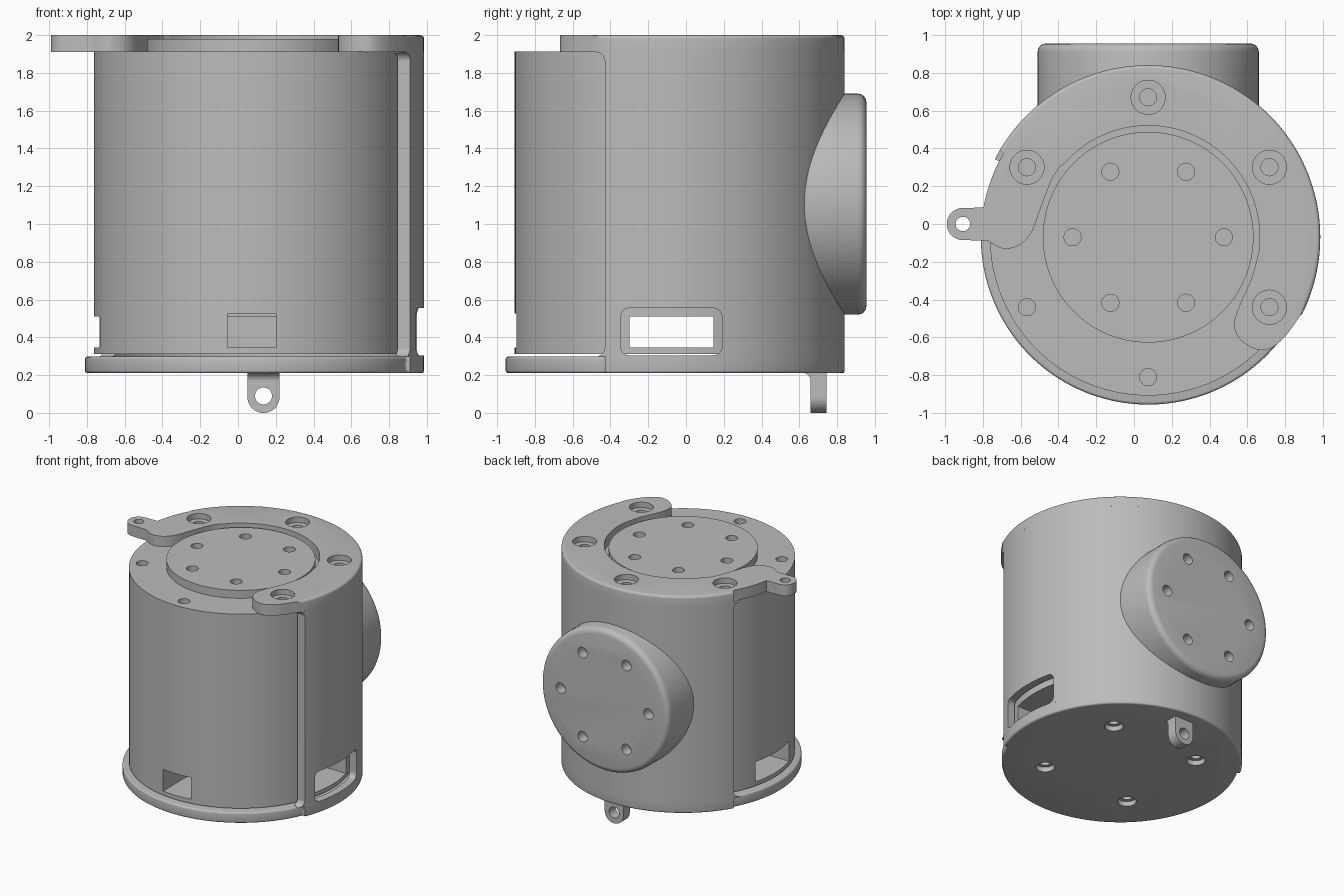
import bpy, bmesh
from math import sin, cos, radians, ceil
from mathutils import Vector

if "Cube" in bpy.data.objects:
    bpy.data.objects.remove(bpy.data.objects["Cube"])

CX, CY = 0.075, -0.07          # main axis
BOSS_Z = 1.105                 # height of the rear boss axis
SHELL_R, PLATE_R, BODY_R = 0.91, 0.885, 0.837

grey = bpy.data.materials.new("plain grey")
grey.use_nodes = True
grey.diffuse_color = (0.5, 0.5, 0.5, 1)
grey.node_tree.nodes["Principled BSDF"].inputs["Base Color"].default_value = (0.5, 0.5, 0.5, 1)


def arc(r, a0, a1, cx=CX, cy=CY):
    n = max(8, ceil(abs(a1 - a0) / 3))
    angles = [radians(a0 + (a1 - a0) * i / n) for i in range(n + 1)]
    return [(cx + r * cos(a), cy + r * sin(a)) for a in angles]


def circle(r, cx=CX, cy=CY):
    return arc(r, 0, 360, cx, cy)[:-1]


def smooth_path(pts, steps=4):
    """Smooth curve through a few points."""
    p = [Vector(q) for q in [pts[0], *pts, pts[-1]]]
    out = []
    for a, b, c, d in zip(p, p[1:], p[2:], p[3:]):
        for i in range(steps):
            t = i / steps
            out.append(tuple(0.5 * (2 * b + (c - a) * t + (2 * a - 5 * b + 4 * c - d) * t * t
                                    + (3 * b - a - 3 * c + d) * t ** 3)))
    return out + [tuple(pts[-1])]


def prism(name, pts, lo, hi, axis="z", bevel=None, width=0.02):
    """Extrude an outline along an axis; bevel picks rim edges to round."""
    place = {"z": lambda u, v, w: (u, v, w),
             "y": lambda u, v, w: (u, w, v),
             "x": lambda u, v, w: (w, u, v)}[axis]
    bm = bmesh.new()
    bottom = [bm.verts.new(place(u, v, lo)) for u, v in pts]
    top = [bm.verts.new(place(u, v, hi)) for u, v in pts]
    bm.faces.new(bottom)
    bm.faces.new(top)
    n = len(pts)
    for i in range(n):
        j = (i + 1) % n
        bm.faces.new((bottom[i], bottom[j], top[j], top[i]))
    bmesh.ops.recalc_face_normals(bm, faces=bm.faces)
    if bevel:
        edges = [e for e in bm.edges if all(bevel(v.co) for v in e.verts)
                 and abs((e.verts[0].co - e.verts[1].co).length) < 0.2]
        bmesh.ops.bevel(bm, geom=edges, offset=width, segments=4, profile=0.5, affect="EDGES")
    mesh = bpy.data.meshes.new(name)
    bm.to_mesh(mesh)
    bm.free()
    mesh.materials.append(grey)
    obj = bpy.data.objects.new(name, mesh)
    bpy.context.collection.objects.link(obj)
    return obj


def rounded_rect(u0, u1, v0, v1, r):
    out = []
    for u, v, a in ((u1 - r, v1 - r, 0), (u0 + r, v1 - r, 90), (u0 + r, v0 + r, 180), (u1 - r, v0 + r, 270)):
        out += arc(r, a, a + 90, u, v)
    return out


def rect(u0, u1, v0, v1):
    return [(u0, v0), (u1, v0), (u1, v1), (u0, v1)]


def cut(obj, *cutters):
    for c in cutters:
        c.hide_render = True
        mod = obj.modifiers.new("cut", "BOOLEAN")
        mod.operation, mod.solver, mod.object = "DIFFERENCE", "EXACT", c
        bpy.context.view_layer.objects.active = obj
        bpy.ops.object.modifier_apply(modifier=mod.name)
        bpy.data.objects.remove(c)


def holes(obj, centres, r, lo, hi, axis="z"):
    for u, v in centres:
        cut(obj, prism("hole_cutter", circle(r, u, v), lo, hi, axis))


def ring(r, angles, cx=CX, cy=CY):
    return [(cx + r * cos(radians(a)), cy + r * sin(radians(a))) for a in angles]


def radius(co):
    return Vector((co.x - CX, co.y - CY)).length


# Base plate: slightly wider where the shell stands on it
base = prism("base_plate", arc(SHELL_R, -23.3, 149.6) + arc(PLATE_R, 149.6, 336.7), 0.21, 0.298,
             bevel=lambda c: c.z < 0.22 or (c.z > 0.29 and radius(c) < 0.9), width=0.015)
corners = ring(0.565, (45, 135, 225, 315))
holes(base, corners, 0.07, 0.1, 0.25)
holes(base, corners, 0.04, 0.24, 0.4)

# Back shell with rounded corners at its open ends and a side window
shell = prism("back_shell", arc(SHELL_R, -27, 153) + arc(0.85, 153, -27), 0.298, 1.91)
cut(shell,
    prism("end_cutter", rounded_rect(-1.5, -0.43, 0.2981, 1.9099, 0.05), 0.4, 1.3, "x"),
    prism("end_cutter", rounded_rect(-1.5, 0.39, 0.2981, 1.9099, 0.05), -1.3, -0.4, "x"),
    prism("window_cutter", rounded_rect(-0.345, 0.19, 0.305, 0.555, 0.045), 0.5, 1.3, "x"))

# Top cap: open ring with a cable ear on one end and a screw lobe on the other
ear = arc(0.085, 90, 270, -0.905, 0)
left_end = smooth_path([(-0.775, -0.088), (-0.71, -0.125), (-0.66, -0.13), (-0.595, -0.105),
                        (-0.54, -0.04), (-0.495, 0.08), (-0.435, 0.235), (-0.385, 0.31)])
right_end = smooth_path([(0.655, -0.165), (0.62, -0.29), (0.56, -0.425), (0.53, -0.53), (0.56, -0.61),
                         (0.64, -0.66), (0.715, -0.66), (0.795, -0.6), (0.865, -0.505)])
cap = prism("top_cap", arc(SHELL_R, -25, 149.6) + arc(PLATE_R, 150, 169.8) + ear + left_end
            + arc(0.59, 139, -8) + right_end, 1.91, 2.0,
            bevel=lambda c: c.z > 1.99 and abs(radius(c) - SHELL_R) < 0.002 and c.x > -0.72)
screws = ring(0.74, (-30, 30, 90, 150))
holes(cap, screws, 0.09, 1.955, 2.1)
holes(cap, screws, 0.045, 1.85, 1.96)
holes(cap, [(-0.905, 0)], 0.038, 1.8, 2.1)

# Motor body with crossing connector tunnels and screw holes
body = prism("motor_body", circle(BODY_R), 0.312, 1.914)
cut(body,
    prism("side_tunnel_cutter", rect(-0.3, 0.145, 0.345, 0.51), -1.3, 1.3, "x"),
    prism("front_tunnel_cutter", rect(-0.055, 0.2, 0.346, 0.525), -1.3, -0.1, "y"))
holes(body, ring(0.74, range(-30, 330, 60)), 0.045, 1.8, 2.1)

# Rotating output disc on top
disc = prism("output_disc", circle(0.557), 1.91, 1.98)
holes(disc, ring(0.4, range(0, 360, 60)), 0.045, 1.92, 2.1)

# Rear boss with a rounded rim
boss = prism("rear_boss", circle(0.585, CX, BOSS_Z), 0.55, 0.955, "y",
             bevel=lambda c: c.y > 0.95, width=0.045)
holes(boss, ring(0.4, range(0, 360, 60), CX, BOSS_Z), 0.043, 0.87, 1.1, "y")

# Hanging lug under the base, with a fillet on its inner side
lug = prism("bottom_lug", [(0.22, 0.212), (0.05, 0.212)] + arc(0.085, 180, 360, 0.135, 0.085), 0.66, 0.745, "y")
holes(lug, [(0.135, 0.09)], 0.045, 0.5, 0.9, "y")
prism("lug_fillet", [(0.662, 0.212)] + arc(0.045, 90, 0, 0.615, 0.167), 0.05, 0.22, "x")

# Soft shading on the round walls, sharp edges kept
bpy.ops.object.select_all(action="DESELECT")
for obj in bpy.context.collection.objects:
    if obj.type == "MESH" and obj.data.materials and obj.data.materials[0] == grey:
        obj.select_set(True)
        bpy.context.view_layer.objects.active = obj
bpy.ops.object.shade_smooth_by_angle(angle=radians(35))
